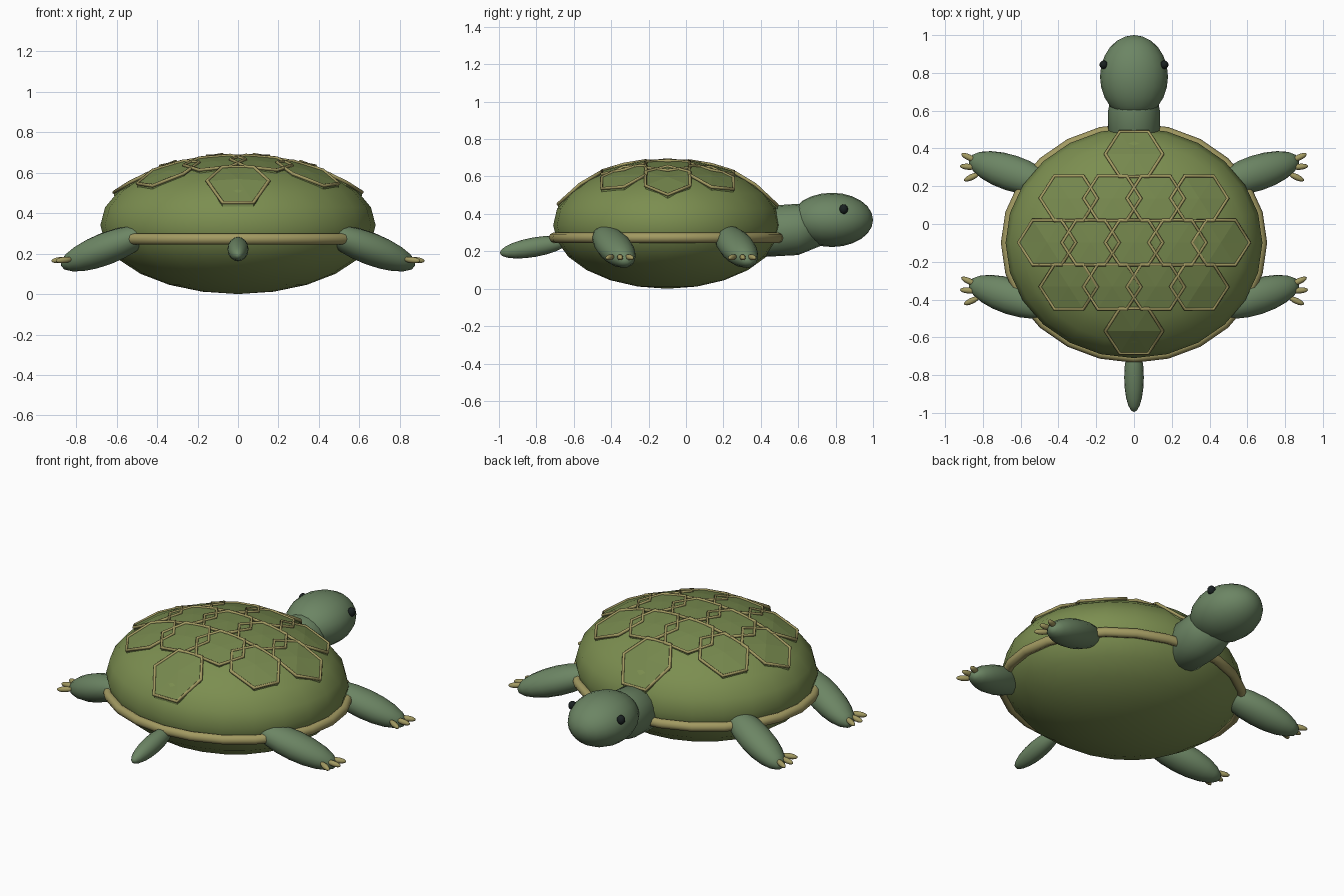
import bpy, bmesh, math
from mathutils import Matrix, Vector, Euler

if "Cube" in bpy.data.objects:
    bpy.data.objects.remove(bpy.data.objects["Cube"])


def material(name, rgb):
    m = bpy.data.materials.new(name)
    m.diffuse_color = (*rgb, 1)
    m.use_nodes = True
    m.node_tree.nodes["Principled BSDF"].inputs["Base Color"].default_value = m.diffuse_color
    return m


SHELL = material("shell_green", (0.20, 0.27, 0.08))
PLATE = material("plate_green", (0.18, 0.245, 0.075))
SKIN = material("skin_green", (0.15, 0.235, 0.127))
HORN = material("horn_yellow", (0.36, 0.32, 0.12))
DARK = material("eye_black", (0.01, 0.015, 0.015))

C = Vector((0, -0.1, 0.34))        # shell centre
R = Vector((0.68, 0.61, 0.34))     # shell radii


def finish(bm, name, mat, smooth=True):
    bmesh.ops.recalc_face_normals(bm, faces=bm.faces)
    for f in bm.faces:
        f.smooth = smooth
    me = bpy.data.meshes.new(name)
    bm.to_mesh(me)
    bm.free()
    me.materials.append(mat)
    ob = bpy.data.objects.new(name, me)
    bpy.context.collection.objects.link(ob)
    return ob


def ellipsoid(name, loc, radii, mat, rot=(0, 0, 0), seg=16, rings=10, pole="Z"):
    bm = bmesh.new()
    turn = Matrix.Rotation(math.pi / 2, 4, pole) if pole != "Z" else Matrix()
    bmesh.ops.create_uvsphere(bm, u_segments=seg, v_segments=rings, radius=1, matrix=turn)
    bm.transform(Matrix.LocRotScale(Vector(loc), Euler(rot), Vector(radii)))
    return finish(bm, name, mat)


def loft(name, rings, mat, seg=20, closed=False):
    """Skin a list of vertex-position rings."""
    bm = bmesh.new()
    vs = [[bm.verts.new(p) for p in ring] for ring in rings]
    n = len(vs)
    for i in range(n if closed else n - 1):
        a, b = vs[i], vs[(i + 1) % n]
        for j in range(len(a)):
            k = (j + 1) % len(a)
            bm.faces.new((a[j], a[k], b[k], b[j]))
    if not closed:
        bm.faces.new(vs[0])
        bm.faces.new(vs[-1])
    return finish(bm, name, mat)


# shell body
ellipsoid("shell", C, R, SHELL, seg=24, rings=12)

# rim band around the shell
rings = []
for i in range(24):
    a = 2 * math.pi * i / 24
    ring = []
    for j in range(8):
        t = 2 * math.pi * j / 8
        rr = 0.677 + 0.028 * math.cos(t)
        ring.append((rr * math.cos(a), C.y + 0.9 * rr * math.sin(a), 0.272 + 0.028 * math.sin(t)))
    rings.append(ring)
loft("shell_rim", rings, HORN, closed=True)


# hexagonal plates laid over the dome, each with a raised border
def on_dome(x, y, lift):
    r = R + Vector((lift, lift, lift))
    s = max(0.0, 1 - (x / r.x) ** 2 - ((y - C.y) / r.y) ** 2)
    return Vector((x, y, C.z + r.z * math.sqrt(s)))


def scute(x, y):
    pts = [on_dome(x + 0.152 * math.cos(k * math.pi / 3),
                   y + 0.137 * math.sin(k * math.pi / 3), 0.011) for k in range(6)]
    bm = bmesh.new()
    top = [bm.verts.new(p) for p in pts]
    low = [bm.verts.new(p - Vector((0, 0, 0.02))) for p in pts]
    mid = bm.verts.new(on_dome(x, y, 0.008))
    for k in range(6):
        n = (k + 1) % 6
        bm.faces.new((mid, top[k], top[n]))
        bm.faces.new((top[k], low[k], low[n], top[n]))
    bm.faces.new(low[::-1])
    finish(bm, "scute", PLATE, smooth=False)

    cu = bpy.data.curves.new("scute_border", "CURVE")
    cu.dimensions = "3D"
    cu.bevel_depth = 0.009
    cu.bevel_resolution = 1
    sp = cu.splines.new("POLY")
    sp.points.add(5)
    for p, co in zip(sp.points, pts):
        p.co = (*co, 1)
    sp.use_cyclic_u = True
    cu.materials.append(HORN)
    bpy.context.collection.objects.link(bpy.data.objects.new("scute_border", cu))


for row, count in enumerate((1, 4, 5, 4, 1)):
    for i in range(count):
        scute((i - (count - 1) / 2) * 0.23, 0.37 - 0.234 * row)

# head and neck
ellipsoid("head", (0, 0.78, 0.368), (0.18, 0.22, 0.145), SKIN, seg=20, rings=12, pole="X")
neck = []
for y, z, r in ((0.32, 0.30, 0.135), (0.60, 0.317, 0.137), (0.74, 0.345, 0.108)):
    neck.append([(r * math.cos(t * math.pi / 10), y, z + r * math.sin(t * math.pi / 10))
                 for t in range(20)])
loft("neck", neck, SKIN)

# tail
ellipsoid("tail", (0, -0.812, 0.222), (0.052, 0.186, 0.052), SKIN,
          rot=(math.radians(10), 0, 0), pole="X")

# eyes, legs and claws on both sides
for s, side in ((1, "right"), (-1, "left")):
    ellipsoid(side + "_eye", (s * 0.16, 0.843, 0.425), (0.023, 0.023, 0.026), DARK, seg=12, rings=8)
    for part, cy in (("front", 0.27), ("back", -0.385)):
        ellipsoid(f"{part}_{side}_leg", (s * 0.65, cy, 0.225), (0.25, 0.095, 0.08), SKIN,
                  rot=(0, s * math.radians(20), s * math.radians(18)), pole="Y")
        for dx, dy, yaw in ((0.21, -0.022, -25), (0.228, 0.033, 5), (0.225, 0.083, 25)):
            ellipsoid(f"{part}_{side}_claw", (s * (0.65 + dx), cy + dy, 0.168),
                      (0.044, 0.016, 0.016), HORN,
                      rot=(0, s * math.radians(6), s * math.radians(yaw)),
                      seg=10, rings=8, pole="Y")
